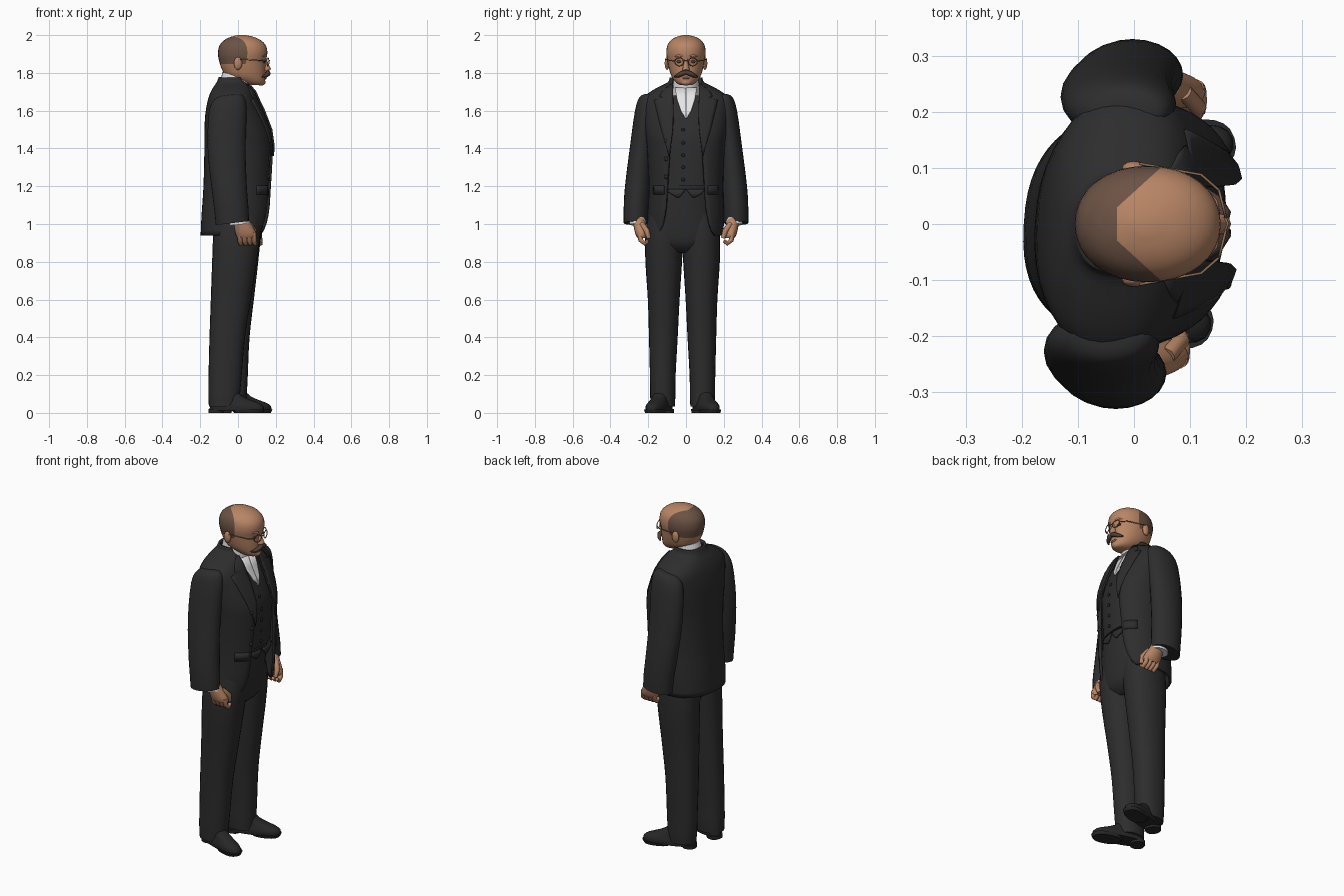
import bpy, bmesh, math
from mathutils import Matrix, Vector

if "Cube" in bpy.data.objects:
    bpy.data.objects.remove(bpy.data.objects["Cube"])


def material(name, rgb):
    m = bpy.data.materials.new(name)
    m.diffuse_color = (*rgb, 1)
    m.use_nodes = True
    m.node_tree.nodes["Principled BSDF"].inputs["Base Color"].default_value = m.diffuse_color
    return m


SUIT = material("charcoal cloth", (0.026, 0.026, 0.027))
SHOE = material("black leather", (0.02, 0.02, 0.021))
SKIN = material("skin", (0.48, 0.235, 0.13))
HAIR = material("cropped hair", (0.15, 0.085, 0.058))
BEARD = material("moustache", (0.075, 0.05, 0.04))
SHIRT = material("white linen", (0.78, 0.78, 0.78))
WIRE = material("spectacle wire", (0.26, 0.15, 0.08))


def finish(name, bm, mat, thick=0, angle=40):
    bmesh.ops.recalc_face_normals(bm, faces=bm.faces)
    me = bpy.data.meshes.new(name)
    bm.to_mesh(me)
    bm.free()
    ob = bpy.data.objects.new(name, me)
    bpy.context.collection.objects.link(ob)
    me.materials.append(mat)
    if thick:
        mod = ob.modifiers.new("thickness", "SOLIDIFY")
        mod.thickness, mod.offset = thick, 0
    bpy.ops.object.select_all(action='DESELECT')
    ob.select_set(True)
    bpy.context.view_layer.objects.active = ob
    bpy.ops.object.shade_smooth_by_angle(angle=math.radians(angle))
    return ob


def resample(rings, k=3):
    out = []
    for i in range(len(rings) - 1):
        a, b = rings[max(i - 1, 0)], rings[i]
        c, d = rings[i + 1], rings[min(i + 2, len(rings) - 1)]
        for j in range(k):
            t = j / k
            out.append([0.5 * (2*q + (r - p)*t + (2*p - 5*q + 4*r - s)*t*t + (3*q - p - 3*r + s)*t**3)
                        for p, q, r, s in zip(a, b, c, d)])
    return out + [list(rings[-1])]


def spow(v, e):
    return math.copysign(abs(v) ** e, v)


def loft(name, rings, mat, n=24, p=2.0, k=3, gap=None, twist=0, tilt=0, mtx=None, thick=0):
    """Stack of superellipses (z, cx, cy, rx, ry); gap(z) leaves the front open by that half width."""
    bm, rows = bmesh.new(), []
    for z, cx, cy, rx, ry in resample(rings, k):
        a0 = math.asin(min(1, gap(z) / ry) ** (p / 2)) if gap else 0
        row = []
        for i in range(n + 1 if gap else n):
            a = a0 + (2 * math.pi - 2 * a0) * i / n
            x = rx * spow(math.cos(a), 2 / p)
            y = cy + ry * spow(math.sin(a), 2 / p)
            v = Vector((cx + x + twist * y, y, z + tilt * x))
            row.append(bm.verts.new(mtx @ v if mtx else v))
        rows.append(row)
    for r, q in zip(rows, rows[1:]):
        for i in range(n):
            j = i + 1 if gap else (i + 1) % n
            bm.faces.new((r[i], r[j], q[j], q[i]))
    if not gap:
        bm.faces.new(rows[0])
        bm.faces.new(rows[-1])
    return finish(name, bm, mat, thick)


def tube(name, pts, r, mat, radii=None, cyclic=False):
    cu = bpy.data.curves.new(name, 'CURVE')
    cu.dimensions, cu.bevel_depth, cu.bevel_resolution, cu.use_fill_caps = '3D', r, 2, True
    sp = cu.splines.new('POLY')
    sp.points.add(len(pts) - 1)
    for i, v in enumerate(pts):
        sp.points[i].co = (*v, 1)
        sp.points[i].radius = radii[i] if radii else 1
    sp.use_cyclic_u = cyclic
    ob = bpy.data.objects.new(name, cu)
    bpy.context.collection.objects.link(ob)
    cu.materials.append(mat)
    bpy.ops.object.select_all(action='DESELECT')
    ob.select_set(True)
    bpy.context.view_layer.objects.active = ob
    bpy.ops.object.convert(target='MESH')
    bpy.ops.object.shade_smooth_by_angle(angle=math.radians(50))


def ball(name, loc, size, mat):
    bm = bmesh.new()
    bmesh.ops.create_uvsphere(bm, u_segments=12, v_segments=8, radius=1,
                              matrix=Matrix.Translation(loc) @ Matrix.Diagonal((*size, 1)))
    finish(name, bm, mat)


# Jacket profile: (z, back, front, half width)
TW, P = 0.06, 2.4
profile = [(0.94, -.19, .155, .19), (1.05, -.185, .17, .195), (1.2, -.175, .178, .19),
           (1.4, -.17, .183, .20), (1.48, -.17, .175, .21), (1.58, -.165, .138, .22),
           (1.66, -.15, .10, .222), (1.71, -.13, .08, .16), (1.745, -.108, .06, .092), (1.775, -.095, .045, .08)]
coat = [(z, (b + f) / 2, 0, (f - b) / 2, w) for z, b, f, w in profile]


def lerp_table(table, z):
    for a, b in zip(table, table[1:]):
        if z <= b[0]:
            t = max(0, (z - a[0]) / (b[0] - a[0]))
            return [q + (r - q) * t for q, r in zip(a, b)]
    return table[-1]


fine = resample(coat)


def surf(y, z):
    _, cx, _, rx, ry = lerp_table(fine, z)
    return cx + rx * max(0, 1 - abs(y / ry) ** P) ** (1 / P) + TW * y


def strip(name, rows, s, off, mat, thick=.008, n=5):
    """Panel lying on the chest; rows of (z, inner y, outer y)."""
    bm = bmesh.new()
    grid = [[bm.verts.new((surf(s * (a + (b - a) * i / n), z) + off, s * (a + (b - a) * i / n), z))
             for i in range(n + 1)] for z, a, b in rows]
    for r, q in zip(grid, grid[1:]):
        for i in range(n):
            bm.faces.new((r[i], r[i + 1], q[i + 1], q[i]))
    finish(name, bm, mat, thick)


opening = [(.94, .15), (.98, .125), (1.08, .105), (1.2, .098), (1.4, .085), (1.55, .066), (1.7, .07), (1.78, .072)]
loft("jacket", coat, SUIT, n=40, p=P, gap=lambda z: lerp_table(opening, z)[1], twist=TW, thick=.014)
vest = [(z, x, y, rx - .02, ry - .02) for z, x, y, rx, ry in fine if 1.17 < z < 1.68]
loft("waistcoat", vest, SUIT, n=40, p=P, k=1, twist=TW)
loft("shirt_collar", [(1.62, -.02, 0, .07, .07), (1.70, -.015, 0, .082, .072), (1.785, -.005, 0, .078, .066)],
     SHIRT, tilt=-.25)
loft("neck", [(1.70, 0, 0, .065, .055), (1.82, .01, 0, .07, .06)], SKIN)
for z in (1.5, 1.43, 1.365, 1.3, 1.235):
    ball("waistcoat_button", (surf(-.015, z) - .014, -.015, z), (.006, .009, .009), SHOE)
for z in (1.44, 1.345, 1.25):
    ball("jacket_button", (surf(-.105, z) + .006, -.105, z), (.009, .012, .012), SHOE)

# Trouser seat
DY = -.018
loft("trouser_seat", [(.85, 0, DY, .07, .10), (.89, 0, DY, .11, .165), (.96, 0, DY, .128, .185),
                      (1.1, 0, DY, .142, .18), (1.22, 0, 0, .15, .17)], SUIT, p=2.3)

for s in (-1, 1):
    # Chest panels
    strip("lapel", [(1.74, .068, .08), (1.70, .069, .125), (1.675, .069, .14), (1.668, .068, .115),
                    (1.655, .068, .168), (1.60, .066, .155), (1.5, .07, .13), (1.42, .08, .105), (1.36, .086, .09)],
          s, .01, SUIT)
    strip("pocket_flap", [(1.155, .115, .17), (1.205, .115, .17)], s, .009, SUIT)
    strip("waistcoat_point", [(1.14, .035, .045), (1.16, .018, .08), (1.185, 0, .11)], s, -.018, SUIT)
    strip("shirt_front", [(1.56, 0, .004), (1.6, 0, .028), (1.66, 0, .048), (1.72, 0, .058)], s, -.009, SHIRT)

    # Trouser leg, staggered a little towards the foot
    leg = [(.035, -.055, .105, .08, .064), (.1, -.055, .105, .084, .067), (.2, -.052, .105, .088, .068),
           (.4, -.045, .102, .094, .076), (.6, -.03, .10, .106, .084), (.8, -.015, .1, .118, .097),
           (.95, -.005, .097, .125, .1), (1.05, 0, .09, .12, .09)]
    loft("trouser_leg", [(z, x + s * .02 * (1 - z), s * y + DY, rx, ry) for z, x, y, rx, ry in leg], SUIT, p=2.2)

    # Shoe, toes turned out
    m = (Matrix.Translation((-.025 + s * .02, s * .112 + DY, 0)) @ Matrix.Rotation(s * math.radians(18), 4, 'Z'))

    def shoe_part(name, rows):
        loft(name, [(z, (b + f) / 2, 0, (f - b) / 2, w) for z, b, f, w in rows], SHOE, p=2.4, k=2, mtx=m)
    shoe_part("shoe_upper", [(.012, -.11, .19, .05), (.035, -.108, .188, .052), (.052, -.105, .165, .047),
                             (.068, -.1, .12, .043), (.09, -.1, .07, .042), (.12, -.1, .04, .04)])
    shoe_part("shoe_heel", [(0, -.113, -.035, .042), (.02, -.113, -.03, .044)])
    shoe_part("shoe_sole", [(0, .03, .185, .048), (.018, .01, .194, .054)])

    # Sleeve, cuff and hand
    dx = s * .015
    arm = [(1.685, -.03, .195, .035, .025), (1.67, -.033, .202, .075, .045), (1.6, -.04, .212, .1, .058),
           (1.4, -.045, .235, .1, .063), (1.2, -.032, .255, .093, .068), (1.08, -.02, .264, .09, .066),
           (1.005, -.015, .266, .088, .064)]

    def place(rows):
        return [(z, x + dx, s * y, rx, ry) for z, x, y, rx, ry in rows]
    loft("sleeve", place(arm), SUIT, tilt=.12)
    loft("cuff", place([(.997, .022, .255, .052, .045), (1.06, .015, .26, .05, .043)]), SHIRT, tilt=.1)
    loft("hand", place([(.925, .06, .232, .045, .024), (.945, .058, .236, .055, .031), (.985, .045, .243, .05, .034),
                        (1.05, .022, .255, .036, .03)]), SKIN, n=16)
    for i in range(4):
        x = .022 + i * .025 + dx
        tube("finger", [(x, s * .245, .955), (x + .004, s * .24, .915), (x + .006, s * .218, .897),
                        (x + .006, s * .2, .912)], .0135, SKIN, (1, 1, .95, .75))
    tube("thumb", [(.075 + dx, s * .235, 1.0), (.1 + dx, s * .208, .965), (.098 + dx, s * .196, .925)],
         .015, SKIN, (1, 1, .75))

# Head, with the hairline cut into its faces
skull = [(1.735, .05, .128, .03), (1.748, .01, .142, .052), (1.78, -.06, .145, .076), (1.82, -.086, .146, .089),
         (1.86, -.099, .147, .097), (1.90, -.106, .155, .104), (1.94, -.1, .15, .1), (1.97, -.077, .125, .083),
         (1.99, -.04, .085, .052), (2.0, -.003, .04, .015)]
head = loft("head", [(z, (b + f) / 2, 0, (f - b) / 2, w) for z, b, f, w in skull], SKIN, n=32, p=2.1)
head.data.materials.append(HAIR)
bm = bmesh.new()
bm.from_mesh(head.data)
for co, no in (((-.03, 0, 0), (1, 0, 0)), ((-.063, 0, 0), (1, -1.1, 0)), ((-.063, 0, 0), (1, 1.1, 0)),
               ((0, 0, 1.848), (0, 0, 1))):
    bmesh.ops.bisect_plane(bm, geom=bm.verts[:] + bm.edges[:] + bm.faces[:], plane_co=co, plane_no=no)
for f in bm.faces:
    c = f.calc_center_median()
    f.material_index = int(c.z > 1.848 and c.x < -.03 + 1.1 * max(0, abs(c.y) - .03))
bm.to_mesh(head.data)
bm.free()

# Face
loft("nose", [(1.808, .142, 0, .014, .016), (1.818, .146, 0, .027, .02), (1.832, .146, 0, .023, .016),
              (1.86, .143, 0, .013, .01), (1.88, .14, 0, .01, .01)], SKIN, n=12)
ball("chin", (.122, 0, 1.75), (.024, .03, .018), SKIN)
ball("lower_lip", (.142, 0, 1.772), (.009, .02, .006), SKIN)
for s in (-1, 1):
    tube("moustache", [(.157, 0, 1.803), (.160, s * .02, 1.797), (.148, s * .042, 1.786), (.128, s * .062, 1.78)],
         .0135, BEARD, (.8, 1, .8, .25))
    tube("eyebrow", [(.149, s * .018, 1.888), (.144, s * .04, 1.893), (.128, s * .06, 1.886)],
         .006, SKIN, (.8, 1, .5))
    ball("eye", (.137, s * .036, 1.86), (.008, .014, .008), BEARD)
    ball("ear", (0, s * .1, 1.85), (.022, .013, .034), SKIN)
    tube("spectacle_rim", [(.158 - .006 * math.cos(a), s * (.036 + .024 * math.cos(a)), 1.858 + .021 * math.sin(a))
                           for a in [math.pi * i / 10 for i in range(20)]], .0025, WIRE, cyclic=True)
    tube("spectacle_arm", [(.152, s * .06, 1.862), (.12, s * .088, 1.866), (.01, s * .108, 1.872)], .0025, WIRE)
tube("spectacle_bridge", [(.162, -.013, 1.862), (.168, 0, 1.867), (.162, .013, 1.862)], .0025, WIRE)
